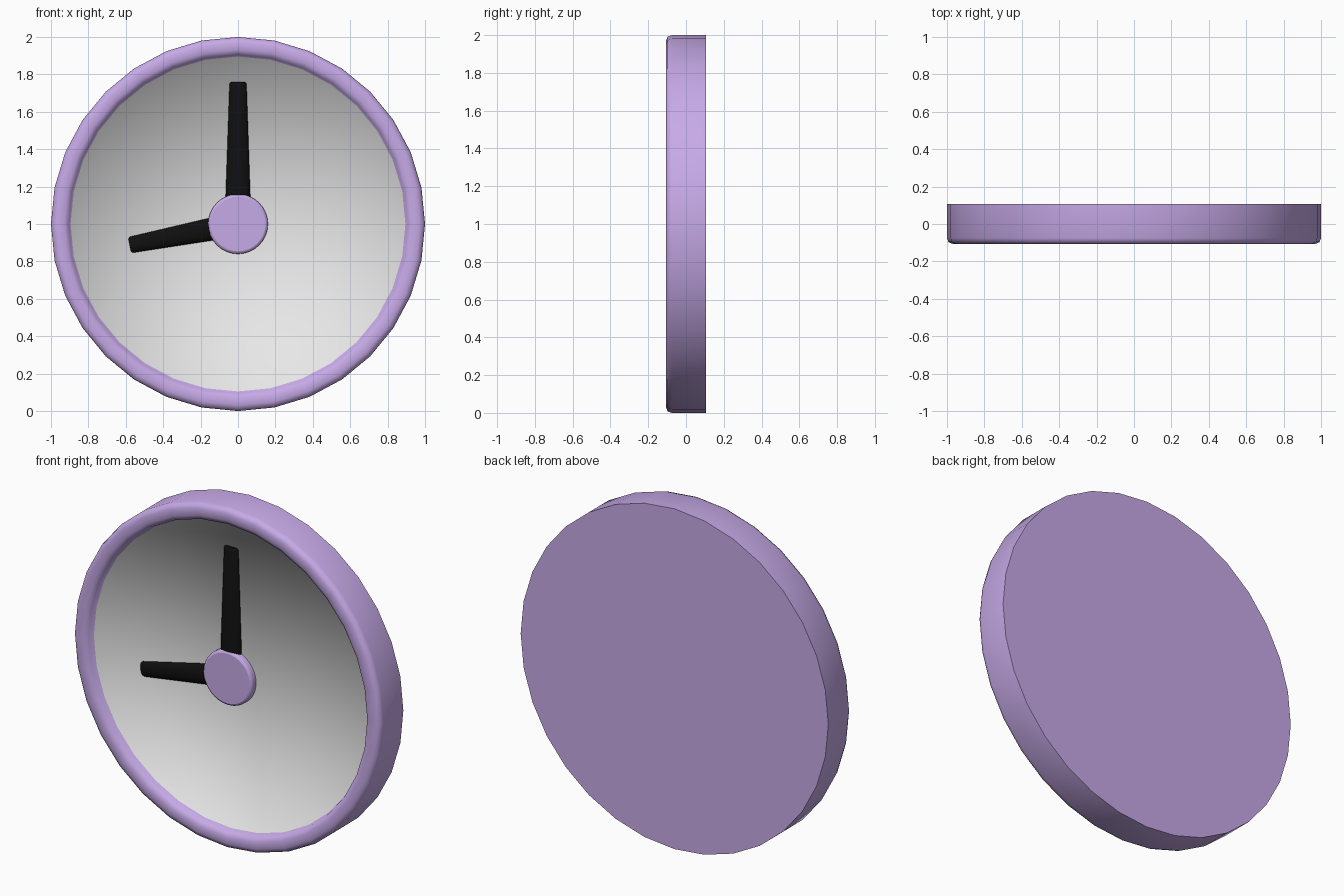
import bpy, bmesh
from math import pi, sin, cos, radians
from mathutils import Matrix

cube = bpy.data.objects.get("Cube")
if cube:
    bpy.data.objects.remove(cube, do_unlink=True)


def material(name, rgb):
    m = bpy.data.materials.new(name)
    m.use_nodes = True
    m.diffuse_color = (*rgb, 1)
    m.node_tree.nodes["Principled BSDF"].inputs["Base Color"].default_value = (*rgb, 1)
    return m


LILAC = material("lilac", (0.58, 0.41, 0.82))
WHITE = material("white", (0.8, 0.8, 0.8))
BLACK = material("black", (0.005, 0.005, 0.005))


def finish(name, bm, mats):
    bmesh.ops.recalc_face_normals(bm, faces=bm.faces)
    me = bpy.data.meshes.new(name)
    bm.to_mesh(me)
    bm.free()
    for m in mats:
        me.materials.append(m)
    ob = bpy.data.objects.new(name, me)
    bpy.context.collection.objects.link(ob)
    return ob


def lathe(profile, sides):
    """Rings of (radius, y) about the y axis through the clock centre."""
    bm = bmesh.new()
    rings = [[bm.verts.new((r * sin(2 * pi * i / sides), y, 1 + r * cos(2 * pi * i / sides)))
              for i in range(sides)] for r, y in profile]
    for a, b in zip(rings, rings[1:]):
        for i in range(sides):
            j = (i + 1) % sides
            bm.faces.new((a[i], a[j], b[j], b[i])).smooth = True
    return bm, rings


# Case: rounded rim running into a white dial, with a flat back
DIAL_Y = -0.06
bm, rings = lathe([(1, 0.107), (1, -0.075), (0.992, -0.097), (0.97, -0.106),
                   (0.93, -0.106), (0.905, -0.092), (0.895, DIAL_Y)], 32)
bm.faces.new(rings[0])
centre = bm.verts.new((0, DIAL_Y, 1))
edge = rings[-1]
for i, v in enumerate(edge):
    f = bm.faces.new((v, edge[(i + 1) % len(edge)], centre))
    f.smooth = True
    f.material_index = 1
finish("case_and_dial", bm, [LILAC, WHITE])

# Centre hub with a small rounded edge
bm, rings = lathe([(0.16, -0.045), (0.16, -0.088), (0.156, -0.096), (0.146, -0.1)], 32)
bm.faces.new(rings[0])
bm.faces.new(rings[-1])
finish("centre_hub", bm, [LILAC])


# Hands: flattened tapering rods half sunk in the dial
def hand(name, length, base, tip, angle):
    bm = bmesh.new()
    bmesh.ops.create_cone(bm, cap_ends=True, segments=24, radius1=base, radius2=tip,
                          depth=length, matrix=Matrix.Translation((0, 0, length / 2)))
    rim = [e for e in bm.edges if all(v.co.z > length - 0.001 for v in e.verts)]
    bmesh.ops.bevel(bm, geom=rim, offset=0.012, segments=2, affect='EDGES', profile=0.5)
    for f in bm.faces:
        f.smooth = len(f.verts) == 4
    bm.transform(Matrix.Translation((0, DIAL_Y, 1)) @ Matrix.Rotation(radians(angle), 4, 'Y')
                 @ Matrix.Diagonal((1, 0.55, 1, 1)))
    finish(name, bm, [BLACK])


hand("minute_hand", 0.76, 0.071, 0.045, 0)
hand("hour_hand", 0.59, 0.066, 0.043, -101)
